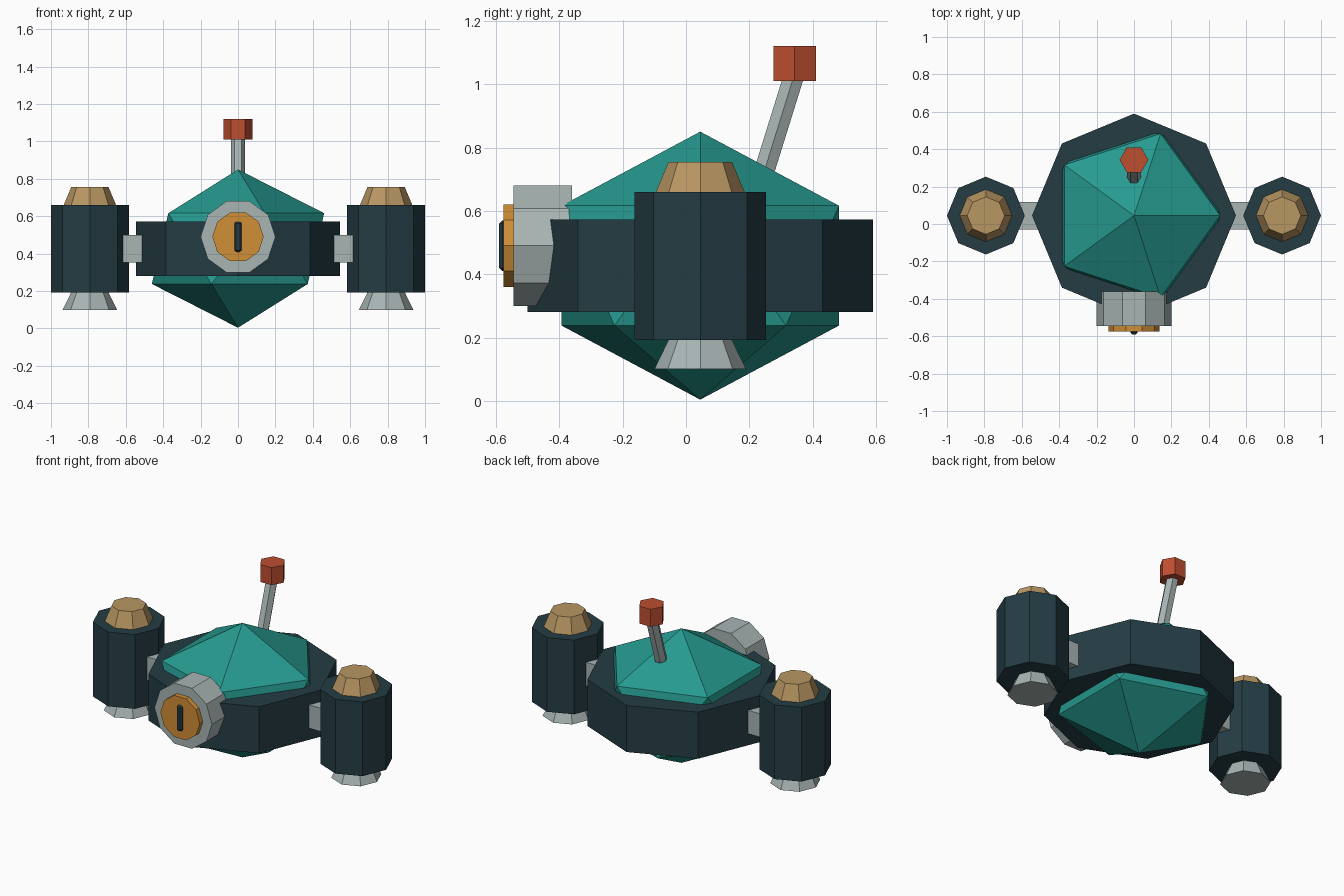
import bpy, math
from mathutils import Vector, Matrix

if "Cube" in bpy.data.objects:
    bpy.data.objects.remove(bpy.data.objects["Cube"])


def mat(name, rgb):
    # sRGB 0-255 to linear
    lin = [((c / 255 + 0.055) / 1.055) ** 2.4 for c in rgb]
    m = bpy.data.materials.new(name)
    m.diffuse_color = (*lin, 1)
    m.use_nodes = True
    m.node_tree.nodes["Principled BSDF"].inputs["Base Color"].default_value = m.diffuse_color
    return m


TEAL = mat("teal", (38, 154, 144))
DARK = mat("dark_slate", (36, 60, 68))
GREY = mat("light_grey", (168, 181, 180))
TAN = mat("tan", (184, 150, 98))
ORANGE = mat("orange", (208, 142, 54))
RED = mat("red", (190, 78, 48))

CY = 0.045  # depth of the main axis


def finish(name, m):
    ob = bpy.context.object
    ob.name = name
    ob.data.materials.clear()
    ob.data.materials.append(m)
    return ob


def prism(name, m, a, b, n, r1, r2=None, turn=0.0):
    """n-sided prism or frustum from point a to point b; turn spins it."""
    a, b = Vector(a), Vector(b)
    d = b - a
    bpy.ops.mesh.primitive_cone_add(vertices=n, radius1=r1, radius2=r1 if r2 is None else r2,
                                    depth=d.length)
    ob = finish(name, m)
    rot = Vector((0, 0, 1)).rotation_difference(d).to_matrix().to_4x4()
    ob.data.transform(rot @ Matrix.Rotation(math.radians(turn), 4, 'Z'))
    ob.location = (a + b) / 2
    return ob


def box(name, m, loc, size):
    bpy.ops.mesh.primitive_cube_add(size=1, location=loc)
    ob = finish(name, m)
    ob.data.transform(Matrix.Diagonal((*size, 1)))
    return ob


# Faceted body and its belt
bpy.ops.mesh.primitive_ico_sphere_add(subdivisions=1, radius=1, location=(0, CY, 0.427))
body = finish("body", TEAL)
body.data.transform(Matrix.Diagonal((0.515, 0.515, 0.423, 1)))
prism("belt", DARK, (0, CY, 0.28), (0, CY, 0.573), 8, 0.545)

# Side pods with cap, nozzle and strut
for side, s in (("left", -1), ("right", 1)):
    x = s * 0.792
    prism(side + "_pod", DARK, (x, CY, 0.193), (x, CY, 0.66), 8, 0.208)
    prism(side + "_pod_cap", TAN, (x, CY, 0.66), (x, CY, 0.755), 8, 0.14, 0.10)
    prism(side + "_pod_nozzle", GREY, (x, CY, 0.10), (x, CY, 0.193), 8, 0.145, 0.10)
    box(side + "_strut", GREY, (s * 0.565, CY, 0.427), (0.2, 0.147, 0.147))

# Eye: housing, lens and slit pupil
EZ = 0.49
prism("eye_housing", GREY, (0, -0.36, EZ), (0, -0.545, EZ), 10, 0.2, turn=90)
prism("eye_lens", ORANGE, (0, -0.5, EZ), (0, -0.576, EZ), 10, 0.137, turn=90)
pupil = box("eye_pupil", DARK, (0, -0.575, EZ), (0.04, 0.03, 0.16))
bev = pupil.modifiers.new("bevel", 'BEVEL')
bev.width = 0.01
bev.segments = 1

# Antenna rod and tip
prism("antenna_rod", GREY, (0, 0.25, 0.735), (0, 0.345, 1.04), 6, 0.037, turn=90)
prism("antenna_tip", RED, (0, 0.343, 1.01), (0, 0.343, 1.12), 6, 0.077, turn=90)
